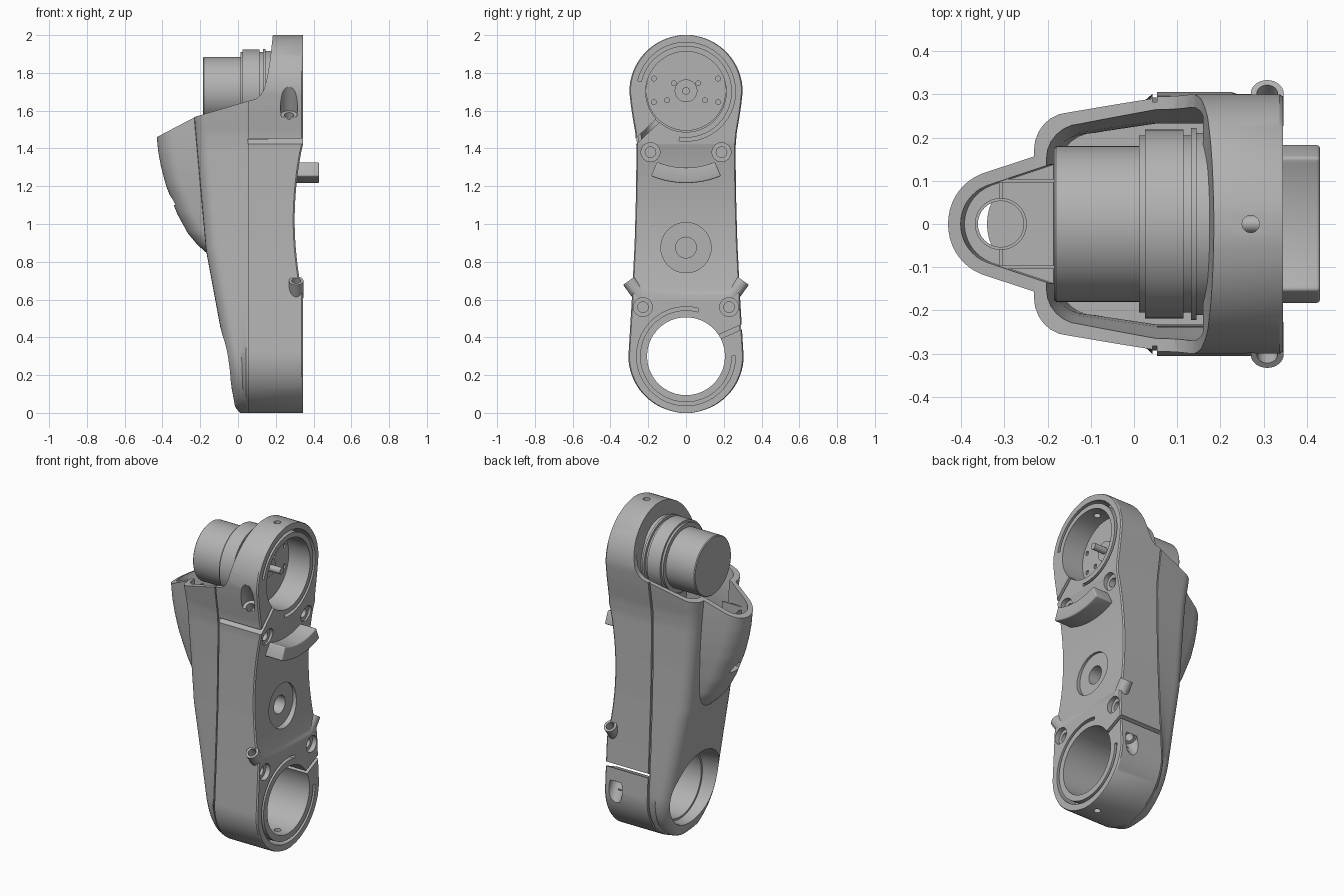
import bpy, bmesh
from math import sin, cos, pi, radians, sqrt
from mathutils import Vector

if "Cube" in bpy.data.objects:
    bpy.data.objects.remove(bpy.data.objects["Cube"])

gray = bpy.data.materials.new("plain_gray")
gray.use_nodes = True
gray.diffuse_color = (0.45, 0.45, 0.45, 1)
gray.node_tree.nodes["Principled BSDF"].inputs["Base Color"].default_value = gray.diffuse_color

TOP, LOW = 1.70, 0.30      # centres of the two clamp rings
X = Vector((1, 0, 0))


def loft(name, rings):
    """Skin a list of equal point rings and cap both ends."""
    bm = bmesh.new()
    rows = [[bm.verts.new(p) for p in ring] for ring in rings]
    n = len(rows[0])
    for a, b in zip(rows, rows[1:]):
        for i in range(n):
            j = (i + 1) % n
            bm.faces.new((a[i], a[j], b[j], b[i]))
    bm.faces.new(rows[0][::-1])
    bm.faces.new(rows[-1])
    bmesh.ops.recalc_face_normals(bm, faces=bm.faces)
    mesh = bpy.data.meshes.new(name)
    bm.to_mesh(mesh)
    bm.free()
    mesh.materials.append(gray)
    ob = bpy.data.objects.new(name, mesh)
    bpy.context.collection.objects.link(ob)
    return ob


def lathe(name, origin, axis, profile, n=64):
    """Turn (distance, radius) pairs about an axis."""
    q = Vector(axis).to_track_quat('Z', 'Y')
    ring = [(cos(2 * pi * i / n), sin(2 * pi * i / n)) for i in range(n)]
    return loft(name, [[Vector(origin) + q @ Vector((r * c, r * s, d)) for c, s in ring]
                       for d, r in profile])


def arc_block(name, cz, r0, r1, a0, a1, x0, x1, n=40):
    """Rectangular bar bent around (y 0, z cz), angles in degrees."""
    rings = []
    for i in range(n + 1):
        a = radians(a0 + (a1 - a0) * i / n)
        rings.append([(x, r * cos(a), cz + r * sin(a))
                      for x, r in ((x0, r0), (x1, r0), (x1, r1), (x0, r1))])
    return loft(name, rings)


def apply(ob, kind, **settings):
    mod = ob.modifiers.new(kind, kind)
    for k, v in settings.items():
        setattr(mod, k, v)
    bpy.context.view_layer.objects.active = ob
    bpy.ops.object.modifier_apply(modifier=mod.name)


def boolean(ob, tool, operation='DIFFERENCE'):
    apply(ob, 'BOOLEAN', object=tool, operation=operation, solver='EXACT')
    bpy.data.objects.remove(tool)


def interp(keys, z):
    for (z0, v0), (z1, v1) in zip(keys, keys[1:]):
        if z <= z1:
            return v0 + (v1 - v0) * max(0, (z - z0) / (z1 - z0))
    return keys[-1][1]


def half_width(z):
    if z < LOW:
        return 0.305 * sqrt(max(0.01, 1 - ((LOW - z) / LOW) ** 2))
    if z > TOP:
        return 0.3 * sqrt(max(0.01, 1 - ((z - TOP) / 0.3) ** 2))
    return interp([(.3, .305), (.6, .287), (.9, .272), (1.15, .265), (1.4, .262),
                   (1.48, .268), (1.55, .28), (1.62, .291), (1.7, .3)], z)


def front_x(z):
    return interp([(0, .01), (.03, -.015), (.865, -.17), (1.54, -.23), (2, -.26)], z)


def back_x(z):
    if .62 < z < 1.42:
        return .345 - .045 * sin(pi * (z - .62) / .8) ** .8
    return .345


def hull_ring(z, inset=0):
    w, xf = half_width(z) - inset, front_x(z) + inset
    if inset:
        half = [(.16, w), (.05, w)]
    else:
        half = [(back_x(z), w - .006), (back_x(z) - .008, w), (.053, w),
                (.053, w - .012), (.043, w - .012), (.043, w - .004)]
    rx, ry = min(.08, (.04 - xf) * .8), w * .3
    for i in range(7):
        a = pi / 2 * i / 6
        half.append((xf + rx * (1 - sin(a)), w * .9 - ry * (1 - cos(a))))
    return [(x, y, z) for x, y in half] + [(x, -y, z) for x, y in half[::-1]]


def pod_ring(z, inset=0):
    nose = interp([(.78, -.08), (.85, -.17), (.89, -.215), (.95, -.265), (1.05, -.32),
                   (1.2, -.38), (1.3, -.407), (1.38, -.422), (1.47, -.431), (1.7, -.435)], z)
    r, cx = .125 - inset, nose + .125
    half = [(cx + .15, r + .055)]
    half += [(cx + r * cos(a), r * sin(a)) for a in (radians(105 + 7.5 * i) for i in range(10))]
    return [(x, y, z) for x, y in half] + [(cx - r, 0, z)] + \
           [(x, -y, z) for x, y in half[::-1]]


def span(a, b, n):
    return [a + (b - a) * i / n for i in range(n + 1)]


# Main housing: tapered arm with a rounded pod on its front
arc = span(0.1, pi / 2, 16)
heights = [LOW - LOW * cos(a) for a in arc] + span(LOW, TOP, 56)[1:-1] \
    + [TOP + .3 * cos(a) for a in arc[::-1]]
heights[0], heights[-1] = 0, 2
housing = loft("housing", [hull_ring(z) for z in heights])
boolean(housing, loft("pod", [pod_ring(z) for z in span(.79, 1.65, 43)]), 'UNION')

# Hollow inside and the sloped opening at the top
boolean(housing, loft("hull_cavity", [hull_ring(z, .03) for z in span(1.2, 1.93, 30)]))
boolean(housing, loft("pod_cavity", [pod_ring(z, .03) for z in span(1.38, 1.66, 14)]))
opening = [(-.6, 1.375), (-.43, 1.46), (-.22, 1.57), (.05, 1.65), (.095, 1.662), (.122, 1.685),
           (.14, 1.72), (.155, 1.78), (.17, 1.87), (.19, 2.05), (-.6, 2.05)]
boolean(housing, loft("opening", [[(x, y, z) for x, z in opening] for y in (-.5, .5)]))

# Clamp bores, the lower one flaring towards -x
boolean(housing, lathe("top_bore", (0, 0, TOP), X, [(.1, .213), (.5, .213)], 96))
boolean(housing, lathe("low_bore", (0, 0, LOW), X,
                       [(-.4, .275), (.04, .218), (.04, .206), (.5, .206)], 96))

# Curved relief slots in the clamp faces
boolean(housing, arc_block("top_slot", TOP, .243, .262, -98, 167, .25, .4))
boolean(housing, arc_block("low_slot", LOW, .243, .262, 75, 360, .25, .4))


# Splits, clamp screw holes and the small set screw holes
def split(y0, z0, y1, z1):
    a, b = Vector((0, y0, z0)), Vector((0, y1, z1))
    side = (b - a).normalized().cross(X) * .012
    ring = [a + side, b + side, b - side, a - side]
    boolean(housing, loft("split", [[p + X * x for p in ring] for x in (.053, .5)]))


split(-.13, 1.565, -.30, 1.405)
split(.17, .40, .34, .475)
for origin, axis in (((.27, -.33, 1.69), (0, .5, -.87)), ((.27, .345, .24), (0, -.5, .87))):
    boolean(housing, lathe("screw_hole", origin, axis,
                           [(-.1, .045), (.13, .045), (.13, .025), (.2, .025)], 32))
for z in (.05, 1.95):
    boolean(housing, lathe("set_screw_hole", (.27, 0, z - .1), (0, 0, 1), [(0, .02), (.2, .02)], 24))

# Angled spouts on both sides
for s in (-1, 1):
    end, axis = Vector((.308, s * .302, .70)), (0, s * .59, .81)
    boolean(housing, lathe("spout", end, axis, [(-.17, .038), (0, .038)], 32), 'UNION')
    boolean(housing, lathe("spout_hole", end, axis, [(-.1, .024), (.1, .024)], 24))

# Counterbored holes and the central recess on the +x face
for y, z in ((.188, 1.38), (.228, .56)):
    for s in (-1, 1):
        boolean(housing, lathe("counterbore", (0, s * y, z), X,
                               [(.22, .028), (.315, .028), (.315, .05), (.5, .05)], 32))
boolean(housing, lathe("recess", (0, 0, .875), X,
                       [(.18, .055), (.285, .055), (.285, .133), (.5, .133)]))

# Cable hole, its collar and ribs inside the pod
boolean(housing, lathe("cable_hole", (-.308, 0, 1.1), (0, 0, 1), [(0, .053), (.4, .053)], 48))
collar = lathe("cable_collar", (-.308, 0, 1.37), (0, 0, 1), [(0, .06), (.05, .06)], 48)
boolean(collar, lathe("collar_hole", (-.308, 0, 1.3), (0, 0, 1), [(0, .053), (.3, .053)], 48))


def box(name, x0, x1, y0, y1, z0, z1):
    return loft(name, [[(x0, y0, z), (x1, y0, z), (x1, y1, z), (x0, y1, z)] for z in (z0, z1)])


for s in (-1, 1):
    box("pod_side_rib", -.35, -.18, s * .1 - .004, s * .1 + .004, 1.3, 1.45)
    box("pod_cross_rib", -.312, -.304, s * .08 - .022, s * .08 + .022, 1.3, 1.43)

# Motor with stepped casing, hub and shaft
motor = lathe("motor", (0, 0, 1.705), X,
              [(-.185, .175), (-.18, .18), (.012, .18), (.012, .205), (.025, .205), (.025, .218),
               (.115, .218), (.115, .205), (.132, .205), (.132, .222), (.145, .222),
               (.145, .211), (.2, .211), (.2, .06), (.215, .06), (.215, .02), (.3, .02)], 96)
for y, z in ((.17, .065), (.17, -.06), (.1, -.05), (.065, .04)):
    for s in (-1, 1):
        boolean(motor, lathe("motor_hole", (.19, s * y, 1.705 + z), X, [(0, .013), (.1, .013)], 16))

# Curved grip on the +x face
grip = arc_block("curved_grip", TOP, .402, .483, 247.5, 292.5, .27, .43)
apply(grip, 'BEVEL', width=.025, segments=4, limit_method='ANGLE')

# Smooth shading with crisp edges
for ob in (housing, motor, grip, collar):
    bpy.ops.object.select_all(action='DESELECT')
    ob.select_set(True)
    bpy.context.view_layer.objects.active = ob
    bpy.ops.object.shade_smooth_by_angle(angle=radians(30))
